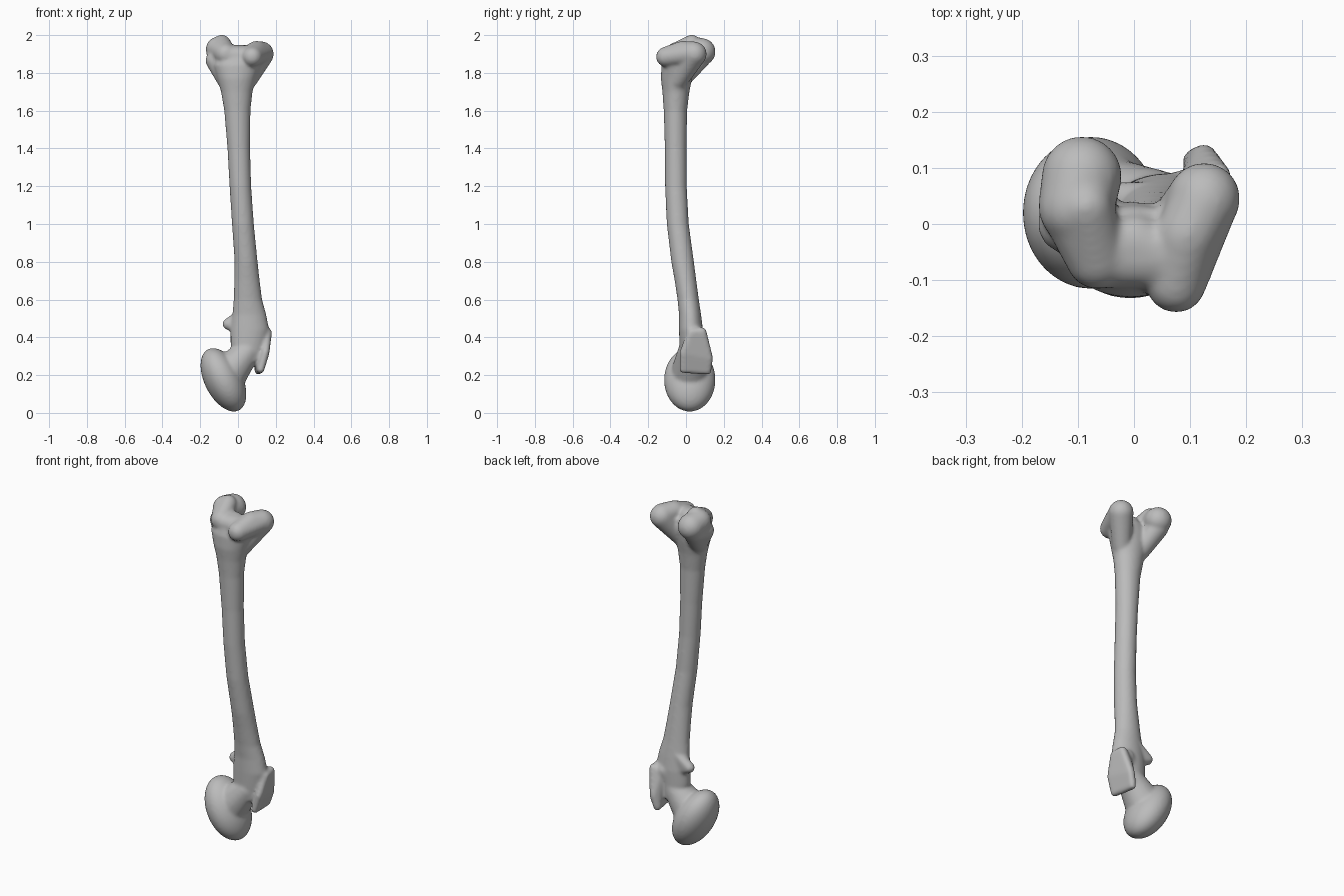
import bpy, bmesh, math
from mathutils import Vector, Matrix

if "Cube" in bpy.data.objects:
    bpy.data.objects.remove(bpy.data.objects["Cube"])

bone_grey = bpy.data.materials.new("bone grey")
bone_grey.use_nodes = True
bone_grey.diffuse_color = (0.5, 0.5, 0.5, 1)
bone_grey.node_tree.nodes["Principled BSDF"].inputs["Base Color"].default_value = (0.5, 0.5, 0.5, 1)

bm = bmesh.new()


def hull(*balls):
    """Convex skin around balls given as (x, y, z, radius)."""
    part = bmesh.new()
    for x, y, z, r in balls:
        bmesh.ops.create_icosphere(part, subdivisions=3, radius=r,
                                   matrix=Matrix.Translation((x, y, z)))
    out = bmesh.ops.convex_hull(part, input=part.verts)
    junk = {g for g in out["geom_interior"] + out["geom_unused"]
            if isinstance(g, bmesh.types.BMVert)}
    bmesh.ops.delete(part, geom=list(junk), context='VERTS')
    merge(part)


def merge(part):
    mesh = bpy.data.meshes.new("part")
    part.to_mesh(mesh)
    part.free()
    bm.from_mesh(mesh)
    bpy.data.meshes.remove(mesh)


def ellipsoid(centre, radii, tilt=0):
    m = (Matrix.Translation(centre) @ Matrix.Rotation(tilt, 4, 'Y')
         @ Matrix.Diagonal((*radii, 1)))
    bmesh.ops.create_icosphere(bm, subdivisions=4, radius=1, matrix=m)


def loft(sections, sides=32):
    """Closed tube through oval sections (z, x0, x1, y0, y1)."""
    part = bmesh.new()
    rings = []
    for z, x0, x1, y0, y1 in sections:
        ring = []
        for i in range(sides):
            a = math.tau * i / sides
            ring.append(part.verts.new(((x0 + x1) / 2 + (x1 - x0) / 2 * math.cos(a),
                                        (y0 + y1) / 2 + (y1 - y0) / 2 * math.sin(a), z)))
        rings.append(ring)
    for low, high in zip(rings, rings[1:]):
        for i in range(sides):
            j = (i + 1) % sides
            part.faces.new((low[i], low[j], high[j], high[i]))
    part.faces.new(rings[0][::-1])
    part.faces.new(rings[-1])
    merge(part)


# Bowed shaft, flaring at both ends
loft([(0.27, 0.00, 0.12, -0.03, 0.09),
      (0.36, -0.04, 0.15, -0.035, 0.09),
      (0.44, -0.04, 0.165, -0.037, 0.09),
      (0.52, -0.03, 0.15, -0.037, 0.08),
      (0.60, -0.023, 0.128, -0.045, 0.068),
      (0.70, -0.02, 0.115, -0.06, 0.055),
      (0.80, -0.018, 0.104, -0.078, 0.042),
      (1.00, -0.032, 0.084, -0.102, 0.015),
      (1.20, -0.045, 0.07, -0.111, 0.004),
      (1.40, -0.056, 0.064, -0.112, 0.003),
      (1.60, -0.073, 0.066, -0.118, 0.006),
      (1.70, -0.09, 0.077, -0.125, 0.018),
      (1.77, -0.11, 0.095, -0.133, 0.032),
      (1.84, -0.13, 0.12, -0.13, 0.04),
      (1.90, -0.11, 0.11, -0.11, 0.03)])

# Rounded ball head with its neck
ellipsoid((-0.077, 0.02, 0.175), (0.1, 0.136, 0.182), math.radians(-27))
hull((-0.05, 0.02, 0.21, 0.1), (0.045, 0.025, 0.32, 0.07))

# Large outer trochanter plate
hull((0.155, 0.03, 0.425, 0.025), (0.15, 0.085, 0.43, 0.024),
     (0.145, -0.012, 0.32, 0.022), (0.12, -0.015, 0.23, 0.02),
     (0.107, 0.115, 0.222, 0.02), (0.125, 0.122, 0.29, 0.022),
     (0.11, 0.08, 0.4, 0.02))
hull((0.04, 0.02, 0.32, 0.05), (0.12, 0.01, 0.3, 0.025), (0.1, 0.05, 0.42, 0.05))

# Small inner trochanter knob
hull((-0.053, 0.045, 0.47, 0.03), (0.03, 0.045, 0.53, 0.03), (0.03, 0.04, 0.43, 0.03))

# Inner condyle: front ridge, raised crown, round rear lobe
hull((-0.065, -0.06, 1.9, 0.057), (-0.105, 0.03, 1.925, 0.064),
     (-0.085, 0.03, 1.955, 0.047))
hull((-0.103, 0.03, 1.925, 0.068), (-0.093, 0.085, 1.912, 0.072))
hull((-0.12, 0.0, 1.865, 0.052), (-0.1, 0.07, 1.88, 0.06), (-0.06, -0.03, 1.76, 0.05))

# Outer condyle: prominent front ridge and rear lobe
hull((0.075, -0.105, 1.885, 0.054), (0.095, -0.02, 1.912, 0.057),
     (0.125, 0.04, 1.905, 0.062))
hull((0.125, 0.045, 1.9, 0.065), (0.105, 0.02, 1.87, 0.06), (0.05, -0.04, 1.76, 0.05))

# Shallow groove floor between the condyles
hull((-0.06, -0.06, 1.89, 0.055), (0.06, -0.06, 1.89, 0.055), (0.0, -0.03, 1.9, 0.05))

mesh = bpy.data.meshes.new("thigh_bone")
bm.to_mesh(mesh)
bm.free()
bone = bpy.data.objects.new("thigh_bone", mesh)
bpy.context.scene.collection.objects.link(bone)
bpy.context.view_layer.objects.active = bone
bone.select_set(True)

# Fuse the parts into one smooth skin
fuse = bone.modifiers.new("fuse", 'REMESH')
fuse.mode = 'VOXEL'
fuse.voxel_size = 0.008
soften = bone.modifiers.new("soften", 'SMOOTH')
soften.factor = 0.5
soften.iterations = 10
for name in ("fuse", "soften"):
    bpy.ops.object.modifier_apply(modifier=name)
mesh = bone.data
mesh.materials.clear()
mesh.materials.append(bone_grey)
for face in mesh.polygons:
    face.material_index = 0
bpy.ops.object.shade_smooth()
